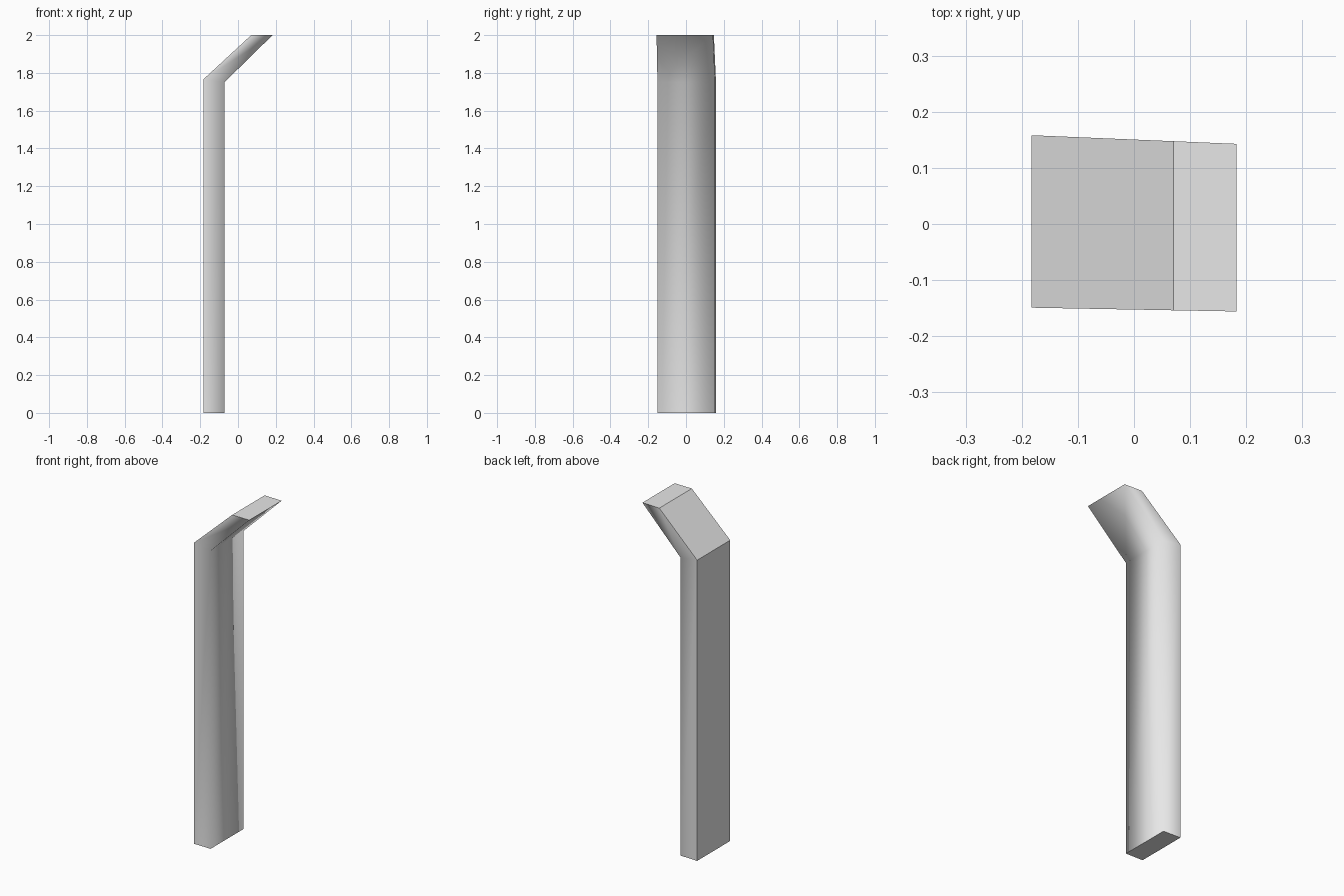
import bpy
import bmesh

cube = bpy.data.objects.get("Cube")
if cube:
    bpy.data.objects.remove(cube, do_unlink=True)

# Plain light grey for the whole post
grey = bpy.data.materials.new("light_grey")
grey.use_nodes = True
colour = (0.8, 0.8, 0.8, 1)
grey.diffuse_color = colour
grey.node_tree.nodes["Principled BSDF"].inputs["Base Color"].default_value = colour

# Side profile of the bent post (x, z): base, inner bend, tip, outer bend
outer_bend, tip_outer = (-0.183, 1.766), (0.07, 2)
inner_bend, tip_inner = (-0.072, 1.75), (0.183, 2)
base_outer, base_inner = (-0.183, 0), (-0.072, 0)
rings = [(base_outer, base_inner), (outer_bend, inner_bend), (tip_outer, tip_inner)]


def front_y(x):
    return -0.1525 - 0.0185 * x


def back_y(x):
    return 0.1505 - 0.042 * x


bm = bmesh.new()
loops = []
for (xo, zo), (xi, zi) in rings:
    loops.append([bm.verts.new(p) for p in (
        (xo, front_y(xo), zo), (xi, front_y(xi), zi),
        (xi, back_y(xi), zi), (xo, back_y(xo), zo))])

# Sides between cross-sections; the outer face stays flat
outer_faces = []
for low, high in zip(loops, loops[1:]):
    for i in range(4):
        j = (i + 1) % 4
        face = bm.faces.new((low[i], low[j], high[j], high[i]))
        face.smooth = True
        if i == 3:
            outer_faces.append(face)

# End caps
caps = [bm.faces.new(loops[0][::-1]), bm.faces.new(loops[-1])]
for face in outer_faces + caps:
    face.smooth = False
    for edge in face.edges:
        edge.smooth = False
bmesh.ops.recalc_face_normals(bm, faces=bm.faces[:])

mesh = bpy.data.meshes.new("bent_post")
bm.to_mesh(mesh)
bm.free()
mesh.materials.append(grey)
post = bpy.data.objects.new("bent_post", mesh)
bpy.context.collection.objects.link(post)
